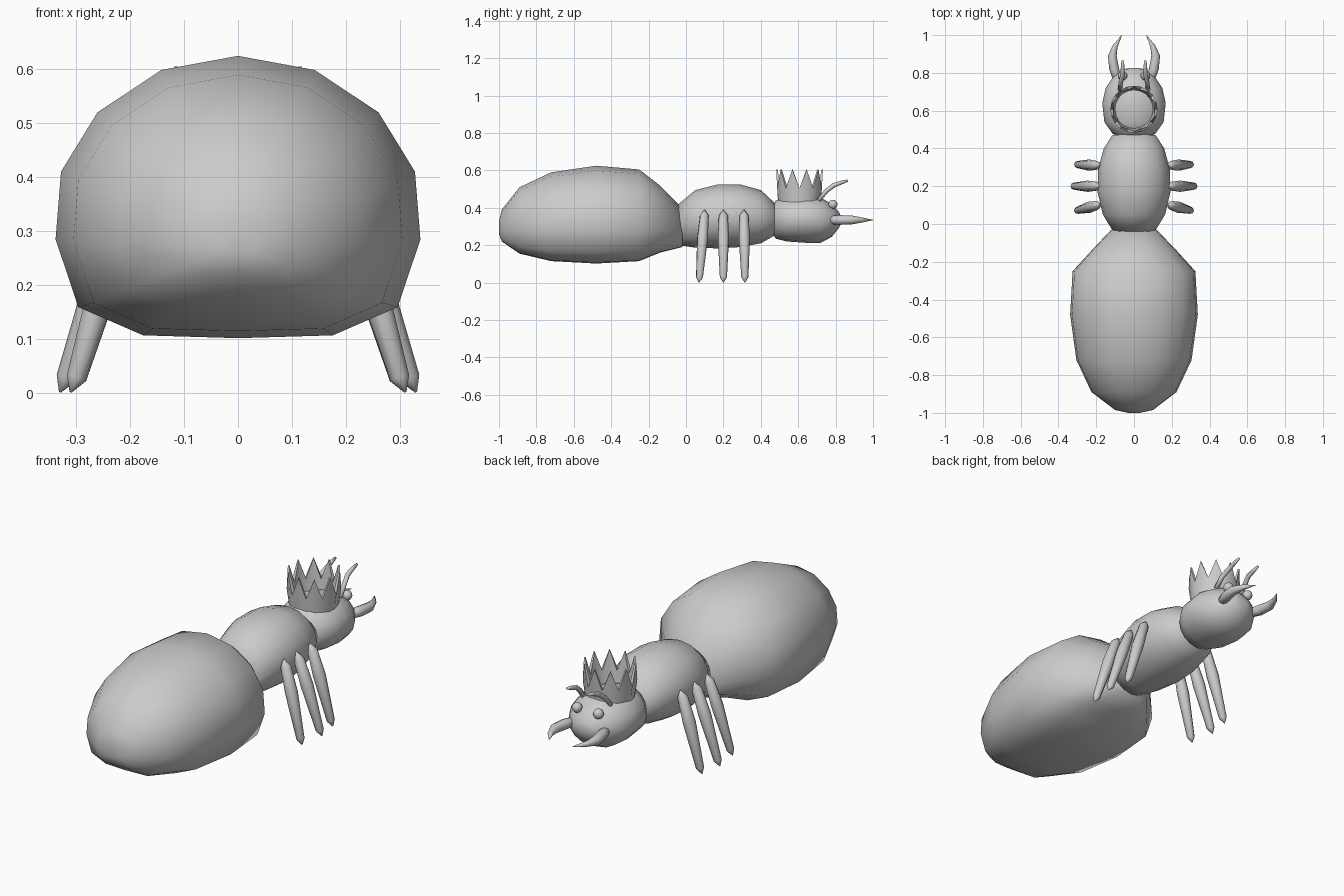
import bpy, bmesh, math
from mathutils import Vector

if "Cube" in bpy.data.objects:
    bpy.data.objects.remove(bpy.data.objects["Cube"])

grey = bpy.data.materials.new("light grey")
grey.use_nodes = True
COLOUR = (0.6, 0.6, 0.6, 1)
grey.diffuse_color = COLOUR
grey.node_tree.nodes["Principled BSDF"].inputs["Base Color"].default_value = COLOUR


def finish(name, bm, angle=180):
    bmesh.ops.recalc_face_normals(bm, faces=bm.faces[:])
    mesh = bpy.data.meshes.new(name)
    bm.to_mesh(mesh)
    bm.free()
    mesh.materials.append(grey)
    obj = bpy.data.objects.new(name, mesh)
    bpy.context.collection.objects.link(obj)
    bpy.ops.object.select_all(action='DESELECT')
    obj.select_set(True)
    bpy.context.view_layer.objects.active = obj
    bpy.ops.object.shade_smooth_by_angle(angle=math.radians(angle))
    return obj


def loft(name, rings):
    """Skin a list of point rings and cap both ends."""
    bm = bmesh.new()
    rows = [[bm.verts.new(p) for p in ring] for ring in rings]
    n = len(rows[0])
    for a, b in zip(rows, rows[1:]):
        for i in range(n):
            j = (i + 1) % n
            bm.faces.new((a[i], a[j], b[j], b[i]))
    bm.faces.new(rows[0])
    bm.faces.new(rows[-1])
    return finish(name, bm)


def body(name, half, stations):
    """Loft a mirrored half section along y; stations are (y, half width, top, bottom)."""
    section = half + [(-x, z) for x, z in half[-2:0:-1]]
    loft(name, [[(w * x, y, bot + (top - bot) * z) for x, z in section]
                for y, w, top, bot in stations])


def limb(name, path, sides=8):
    """Tapered tube through (x, y, z, radius) points, built on both sides."""
    for side, label in ((1, "left"), (-1, "right")):
        pts = [Vector((side * x, y, z)) for x, y, z, r in path]
        rings = []
        for i, p in enumerate(pts):
            d = pts[min(i + 1, len(pts) - 1)] - pts[max(i - 1, 0)]
            q = d.to_track_quat('Z', 'Y')
            rings.append([p + q @ Vector((path[i][3] * math.cos(k * math.tau / sides),
                                          path[i][3] * math.sin(k * math.tau / sides), 0))
                          for k in range(sides)])
        loft(label + "_" + name, rings)


# Body segments
egg = [(0, 1), (0.42, 0.95), (0.77, 0.8), (0.97, 0.59), (1, 0.35),
       (0.875, 0.11), (0.52, 0.01), (0, 0)]
oval = [(math.sin(i * math.pi / 8), 0.5 + 0.5 * math.cos(i * math.pi / 8)) for i in range(9)]

body("abdomen", egg, [
    (-1.0, 0.03, 0.33, 0.26), (-0.985, 0.1, 0.39, 0.22), (-0.89, 0.225, 0.51, 0.155),
    (-0.72, 0.305, 0.59, 0.115), (-0.48, 0.338, 0.625, 0.102), (-0.25, 0.325, 0.605, 0.115),
    (-0.14, 0.225, 0.52, 0.16), (-0.02, 0.11, 0.4, 0.19)])
body("thorax", oval, [
    (-0.04, 0.11, 0.42, 0.2), (0.05, 0.165, 0.495, 0.187), (0.17, 0.193, 0.525, 0.183),
    (0.29, 0.19, 0.525, 0.19), (0.4, 0.16, 0.495, 0.21), (0.47, 0.115, 0.43, 0.25),
    (0.49, 0.05, 0.38, 0.3)])
body("head", oval, [
    (0.46, 0.07, 0.4, 0.27), (0.48, 0.115, 0.44, 0.235), (0.54, 0.157, 0.46, 0.22),
    (0.64, 0.168, 0.47, 0.213), (0.72, 0.15, 0.455, 0.213), (0.78, 0.11, 0.42, 0.245),
    (0.82, 0.055, 0.375, 0.295), (0.826, 0.02, 0.35, 0.32)])

# Legs
for label, y_top, y_foot, out in (("back_leg", 0.1, 0.07, -0.02),
                                  ("middle_leg", 0.2, 0.2, 0),
                                  ("front_leg", 0.31, 0.315, -0.02)):
    stops = [(0.185, 0.39, 0.002), (0.2, 0.36, 0.024), (0.245, 0.24, 0.03),
             (0.318, 0.028, 0.019), (0.33, 0.002, 0.002)]
    limb(label, [(x + out * (0.39 - z) / 0.39, y_top + (y_foot - y_top) * (0.39 - z) / 0.39, z, r)
                 for x, z, r in stops])

# Jaws and feelers
limb("jaw", [(0.08, 0.74, 0.335, 0.02), (0.105, 0.82, 0.335, 0.026),
             (0.115, 0.89, 0.335, 0.023), (0.1, 0.94, 0.335, 0.014),
             (0.065, 1.0, 0.335, 0.001)])
limb("feeler", [(0.075, 0.71, 0.44, 0.011), (0.07, 0.75, 0.49, 0.012),
                (0.06, 0.79, 0.52, 0.012), (0.06, 0.83, 0.535, 0.01),
                (0.06, 0.865, 0.545, 0.006)])

# Eyes
for side, label in ((1, "left_eye"), (-1, "right_eye")):
    bm = bmesh.new()
    bmesh.ops.create_uvsphere(bm, u_segments=12, v_segments=8, radius=0.025)
    bmesh.ops.translate(bm, vec=(side * 0.06, 0.785, 0.418), verts=bm.verts[:])
    finish(label, bm)

# Crown: thin open band whose upper rim rises into spikes
bm = bmesh.new()
SPIKES = 10
outer, inner = [], []
for i in range(SPIKES * 2):
    a = math.pi / 2 + i * math.pi / SPIKES
    peak = i % 2 == 0
    for wall, r_base, r_top in ((outer, 0.115, 0.125), (inner, 0.1, 0.117 if peak else 0.108)):
        wall.append([bm.verts.new((r * math.cos(a), 0.607 + r * math.sin(a), z))
                     for r, z in ((r_base, 0.43), (r_top, 0.605 if peak else 0.505))])
for i in range(SPIKES * 2):
    j = (i + 1) % (SPIKES * 2)
    for wall in (outer, inner):
        bm.faces.new((wall[i][0], wall[j][0], wall[j][1], wall[i][1]))
    for level in (0, 1):
        bm.faces.new((outer[i][level], outer[j][level], inner[j][level], inner[i][level]))
finish("crown", bm, 40)
